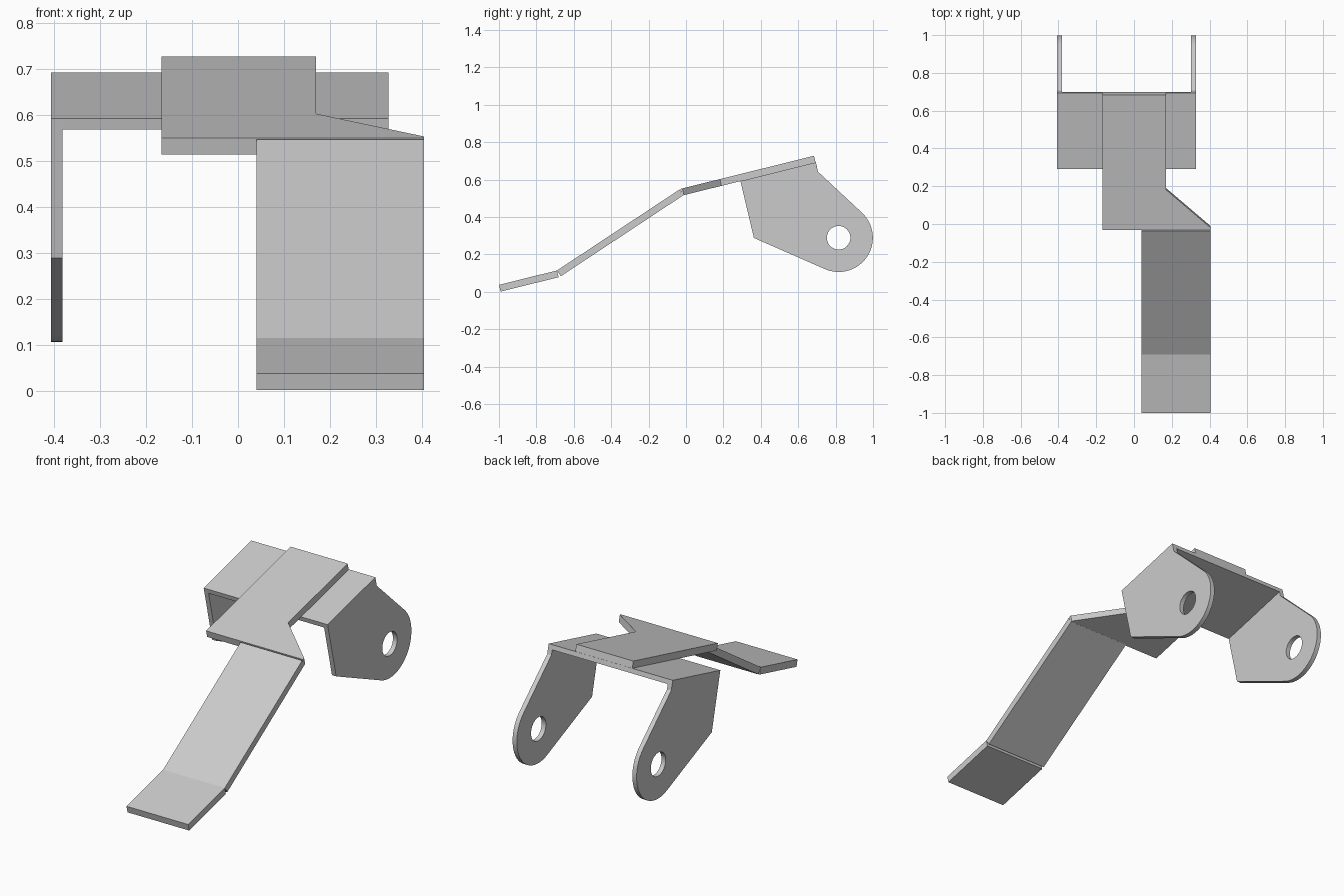
import bpy, bmesh
from math import sin, cos, pi, atan2, acos, hypot
from mathutils import Matrix, Vector

if "Cube" in bpy.data.objects:
    bpy.data.objects.remove(bpy.data.objects["Cube"])

SLOPE = atan2(0.177, 0.715)
S, N = Vector((cos(SLOPE), sin(SLOPE))), Vector((-sin(SLOPE), cos(SLOPE)))
T = 0.037


def extrude_outline(name, loops, depth, matrix):
    """Fill closed 2D loops (inner loops are holes) and extrude by +-depth/2."""
    cu = bpy.data.curves.new(name, 'CURVE')
    cu.dimensions, cu.fill_mode, cu.extrude = '2D', 'BOTH', depth / 2
    for pts in loops:
        sp = cu.splines.new('POLY')
        sp.points.add(len(pts) - 1)
        for p, co in zip(sp.points, pts):
            p.co = (co[0], co[1], 0, 1)
        sp.use_cyclic_u = True
    tmp = bpy.data.objects.new(name + "_outline", cu)
    bpy.context.collection.objects.link(tmp)
    dg = bpy.context.evaluated_depsgraph_get()
    me = bpy.data.meshes.new_from_object(tmp.evaluated_get(dg))
    bpy.data.objects.remove(tmp)
    bm = bmesh.new()
    bm.from_mesh(me)
    bmesh.ops.remove_doubles(bm, verts=bm.verts, dist=1e-5)
    bm.transform(matrix)
    bmesh.ops.recalc_face_normals(bm, faces=bm.faces)
    bm.to_mesh(me)
    bm.free()
    ob = bpy.data.objects.new(name, me)
    bpy.context.collection.objects.link(ob)
    bpy.ops.object.select_all(action='DESELECT')
    bpy.context.view_layer.objects.active = ob
    ob.select_set(True)
    bpy.ops.object.shade_smooth_by_angle(angle=0.5)
    return ob


def side_profile(name, loops, x0, x1):
    """Outline drawn in (y, z), spanning x0..x1."""
    m = Matrix(((0, 0, 1, (x0 + x1) / 2), (1, 0, 0, 0), (0, 1, 0, 0), (0, 0, 0, 1)))
    return extrude_outline(name, loops, x1 - x0, m)


def strip(name, a, b, t, x0, x1):
    """Flat bar whose top surface runs from a to b in (y, z)."""
    a, b = Vector(a), Vector(b)
    d = (b - a).normalized()
    n = Vector((d.y, -d.x)) * t
    return side_profile(name, [[a, b, b + n, a + n]], x0, x1)


# Foot pad and sloping arm, meeting along their top edges
strip("foot_pad", (-1.0, 0.037), (-0.69, 0.114), T, 0.04, 0.405)
strip("arm", (-0.69, 0.114), (-0.036, 0.546), T, 0.04, 0.405)

# Top plate with a tapered corner leading to the arm
front = Vector((-0.031, 0.550))
L = 0.715 / cos(SLOPE)
notch = 0.212 / cos(SLOPE)
outline = [(-0.167, 0), (0.405, 0), (0.405, 0.012), (0.17, notch), (0.17, L), (-0.167, L)]
o = front - N * T / 2
extrude_outline("top_plate", [outline], T, Matrix((
    (1, 0, 0, 0), (0, S.x, N.x, o.x), (0, S.y, N.y, o.y), (0, 0, 0, 1))))

# Bracket plate under the top plate
X0, X1, BT = -0.407, 0.327, 0.025
b_front, b_back = Vector((0.291, 0.592)), Vector((0.694, 0.692))
strip("bracket_plate", b_front, b_back, BT, X0 + BT, X1 - BT)

# Bracket flanges with rounded ends and pivot holes
c, R, r = Vector((0.816, 0.289)), 0.183, 0.063
low, neck = Vector((0.363, 0.288)), Vector((0.706, 0.642))


def tangent_angle(p, side):
    d = p - c
    return atan2(d.y, d.x) + side * acos(R / d.length)


a0, a1 = tangent_angle(low, 1), tangent_angle(neck, -1)
while a1 < a0:
    a1 += 2 * pi
arc = [c + R * Vector((cos(a), sin(a))) for a in (a0 + (a1 - a0) * i / 32 for i in range(33))]
hole = [c + r * Vector((cos(a), sin(a))) for a in (2 * pi * i / 40 for i in range(40))]
for name, x in (("left_flange", X0), ("right_flange", X1 - BT)):
    side_profile(name, [[b_front, low] + arc + [neck, b_back], hole], x, x + BT)
